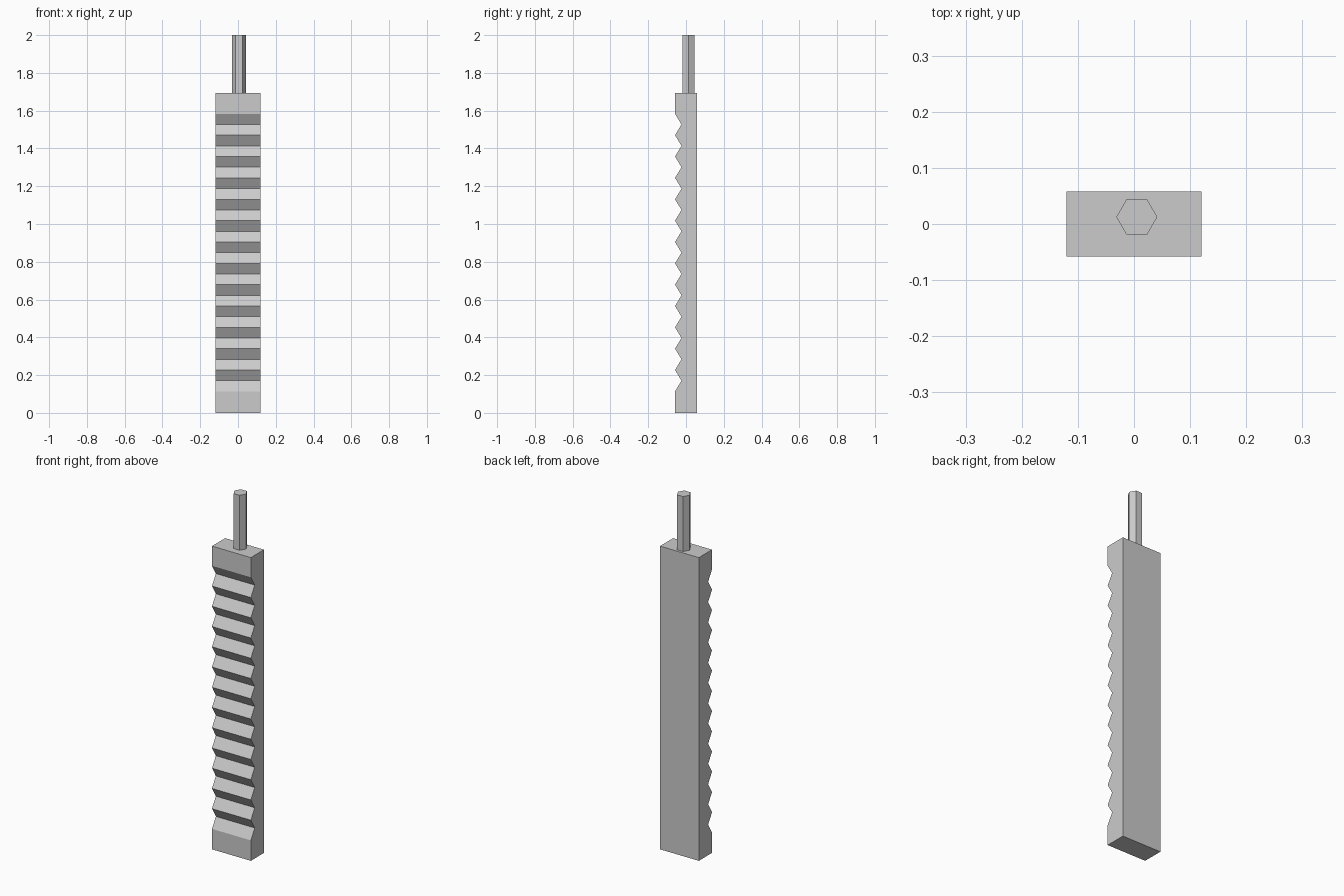
import bpy, bmesh, math

if "Cube" in bpy.data.objects:
    bpy.data.objects.remove(bpy.data.objects["Cube"])

BODY_H, HALF_W, HALF_D = 1.693, 0.12, 0.058
VALLEY_Y, TEETH, PITCH = -0.024, 13, 0.113


def prism(name, points, offset):
    """Extrude a closed loop of 3D points by an offset into a solid."""
    bm = bmesh.new()
    face = bm.faces.new([bm.verts.new(p) for p in points])
    ext = bmesh.ops.extrude_face_region(bm, geom=[face], use_keep_orig=True)
    moved = [g for g in ext["geom"] if isinstance(g, bmesh.types.BMVert)]
    bmesh.ops.translate(bm, verts=moved, vec=offset)
    bmesh.ops.recalc_face_normals(bm, faces=bm.faces)
    mesh = bpy.data.meshes.new(name)
    bm.to_mesh(mesh)
    bm.free()
    obj = bpy.data.objects.new(name, mesh)
    bpy.context.collection.objects.link(obj)
    return obj


# Ridged grip: side profile with zigzag front, extruded across the width
profile = [(HALF_D, 0), (-HALF_D, 0)]
z0 = (BODY_H - TEETH * PITCH) / 2 + 0.002
for i in range(TEETH):
    z = z0 + i * PITCH
    profile += [(-HALF_D, z), (VALLEY_Y, z + PITCH / 2)]
profile += [(-HALF_D, z0 + TEETH * PITCH), (-HALF_D, BODY_H), (HALF_D, BODY_H)]
prism("ridged_body", [(-HALF_W, y, z) for y, z in profile], (2 * HALF_W, 0, 0))

# Hexagonal rod on top, slightly off centre
R = 0.0365
hexagon = [(0.005 + R * math.cos(math.radians(60 * k)),
            0.0125 + R * math.sin(math.radians(60 * k)), BODY_H - 0.01)
           for k in range(6)]
prism("hex_rod", hexagon, (0, 0, 2.0 - BODY_H + 0.01))
